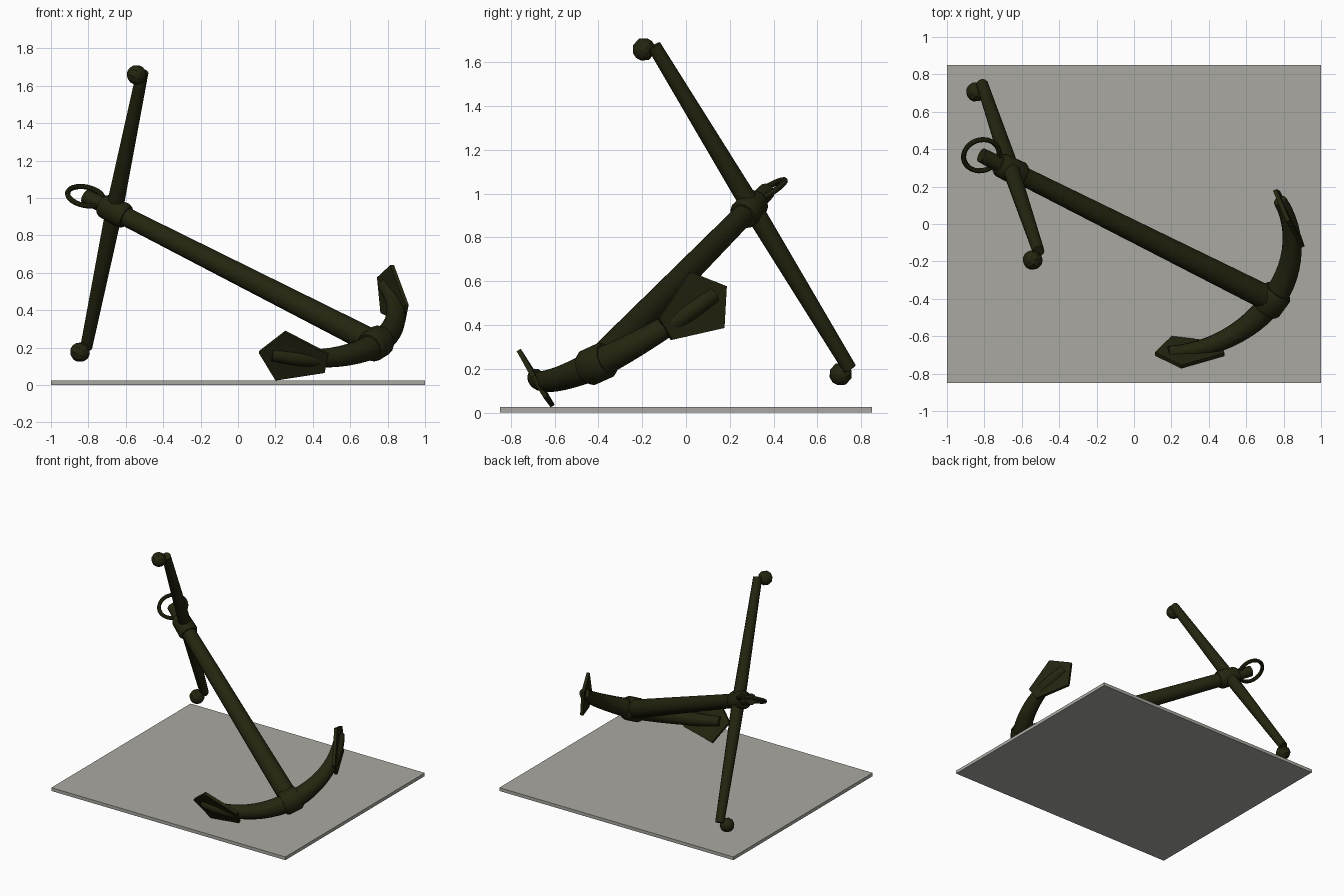
import bpy, bmesh, math
from mathutils import Matrix, Vector

cube = bpy.data.objects.get("Cube")
if cube:
    bpy.data.objects.remove(cube, do_unlink=True)


def material(name, rgb):
    m = bpy.data.materials.new(name)
    m.use_nodes = True
    color = (*rgb, 1)
    m.diffuse_color = color
    m.node_tree.nodes["Principled BSDF"].inputs["Base Color"].default_value = color
    return m


iron = material("dark_olive_iron", (0.018, 0.018, 0.005))
stone = material("grey_stone", (0.40, 0.395, 0.36))

# Anchor frame: X along the arms, Y along the stock, Z up the shank, origin at the crown
shank_dir = Vector((-0.814, 0.407, 0.413)).normalized()
stock_dir = Vector((0.171, -0.51, 0.843))
arm_dir = shank_dir.cross(stock_dir).normalized()
y_dir = shank_dir.cross(arm_dir)
frame = Matrix((arm_dir, y_dir, shank_dir)).transposed().to_4x4()
frame.translation = (0.74, -0.41, 0.22)


def finish(name, bm, mat, matrix=None, smooth=True):
    if matrix:
        bm.transform(matrix)
    bmesh.ops.recalc_face_normals(bm, faces=bm.faces)
    mesh = bpy.data.meshes.new(name)
    bm.to_mesh(mesh)
    bm.free()
    mesh.materials.append(mat)
    ob = bpy.data.objects.new(name, mesh)
    bpy.context.collection.objects.link(ob)
    if smooth:
        bpy.ops.object.select_all(action="DESELECT")
        ob.select_set(True)
        bpy.context.view_layer.objects.active = ob
        bpy.ops.object.shade_smooth_by_angle(angle=math.radians(38))
    return ob


def tube(name, path, radii, sides=14, closed=False):
    """Sweep a circle along a path lying in one plane of the anchor frame."""
    bm = bmesh.new()
    pts = [Vector(p) for p in path]
    count = len(pts)
    rings = []
    for i, p in enumerate(pts):
        if closed:
            d = pts[(i + 1) % count] - pts[i - 1]
        else:
            d = pts[min(i + 1, count - 1)] - pts[max(i - 1, 0)]
        d.normalize()
        side = Vector((0, 1, 0)) if abs(d.y) < 0.9 else Vector((1, 0, 0))
        up = d.cross(side).normalized()
        ring = []
        for k in range(sides):
            a = math.tau * k / sides
            ring.append(bm.verts.new(p + radii[i] * (side * math.cos(a) + up * math.sin(a))))
        rings.append(ring)
    for i in range(count if closed else count - 1):
        a, b = rings[i], rings[(i + 1) % count]
        for k in range(sides):
            j = (k + 1) % sides
            bm.faces.new((a[k], a[j], b[j], b[k]))
    if not closed:
        bm.faces.new(rings[0])
        bm.faces.new(rings[-1])
    return finish(name, bm, iron, frame)


# Ground slab
bm = bmesh.new()
bmesh.ops.create_cube(bm, size=1, matrix=Matrix.Translation((0, 0, 0.0125)) @ Matrix.Diagonal((2, 1.7, 0.025, 1)))
finish("base_slab", bm, stone, smooth=False)

# Shank with its narrower head, and the sleeve holding the stock
tube("shank", [(0, 0, 0), (0, 0, 1.7)], [0.068, 0.05])
tube("shank_head", [(0, 0, 1.7), (0, 0, 1.91)], [0.045, 0.04])
tube("stock_sleeve", [(0, 0, z) for z in (1.64, 1.66, 1.78, 1.80)], [0.06, 0.07, 0.066, 0.055])

# Stock, thickest in the middle, with a ball beside each end
STOCK_Z = 1.727
tube("stock", [(0.01, y, STOCK_Z) for y in (-0.875, 0, 0.875)], [0.032, 0.046, 0.032], 12)
for name, y in (("upper_ball", -0.88), ("lower_ball", 0.88)):
    bm = bmesh.new()
    bmesh.ops.create_uvsphere(bm, u_segments=10, v_segments=7, radius=0.053,
                              matrix=Matrix.Translation((-0.048, y, STOCK_Z)))
    finish(name, bm, iron, frame, smooth=False)

# Ring through the shank head
steps = [math.tau * i / 28 for i in range(28)]
tube("ring", [(0.097 * math.cos(a), 0, 1.91 + 0.097 * math.sin(a)) for a in steps],
     [0.014] * len(steps), 8, closed=True)

# Curved arms as one arc, thick at the crown and thin at the tips
RADIUS, TIP = 0.614, math.radians(57)
END = TIP + 0.07
angles = [END * (i / 12 - 1) for i in range(25)]
tube("arms", [(RADIUS * math.sin(a), 0, RADIUS * (1 - math.cos(a))) for a in angles],
     [0.07 - 0.034 * abs(a) / END for a in angles])

# Crown collar around the arms
tube("crown_collar", [(x, 0, 0.005) for x in (-0.065, -0.045, 0.045, 0.065)],
     [0.076, 0.086, 0.086, 0.076])

# Pointed fluke plates, tangent to the arc near each tip
outline = [(0.117, 0), (0, 0.152), (-0.25, 0.057), (-0.25, -0.057), (0, -0.152)]
for name, sign in (("left_fluke", 1), ("right_fluke", -1)):
    along = Vector((sign * math.cos(TIP), 0, math.sin(TIP)))
    normal = Vector((sign * math.sin(TIP), 0, -math.cos(TIP)))
    centre = Vector((sign * RADIUS * math.sin(TIP), 0, RADIUS * (1 - math.cos(TIP))))
    bm = bmesh.new()
    face = bm.faces.new([bm.verts.new(centre + along * u + Vector((0, v, 0)) - normal * 0.011)
                         for u, v in outline])
    top = bmesh.ops.extrude_face_region(bm, geom=[face])["geom"]
    bmesh.ops.translate(bm, vec=normal * 0.022, verts=[g for g in top if isinstance(g, bmesh.types.BMVert)])
    finish(name, bm, iron, frame, smooth=False)
